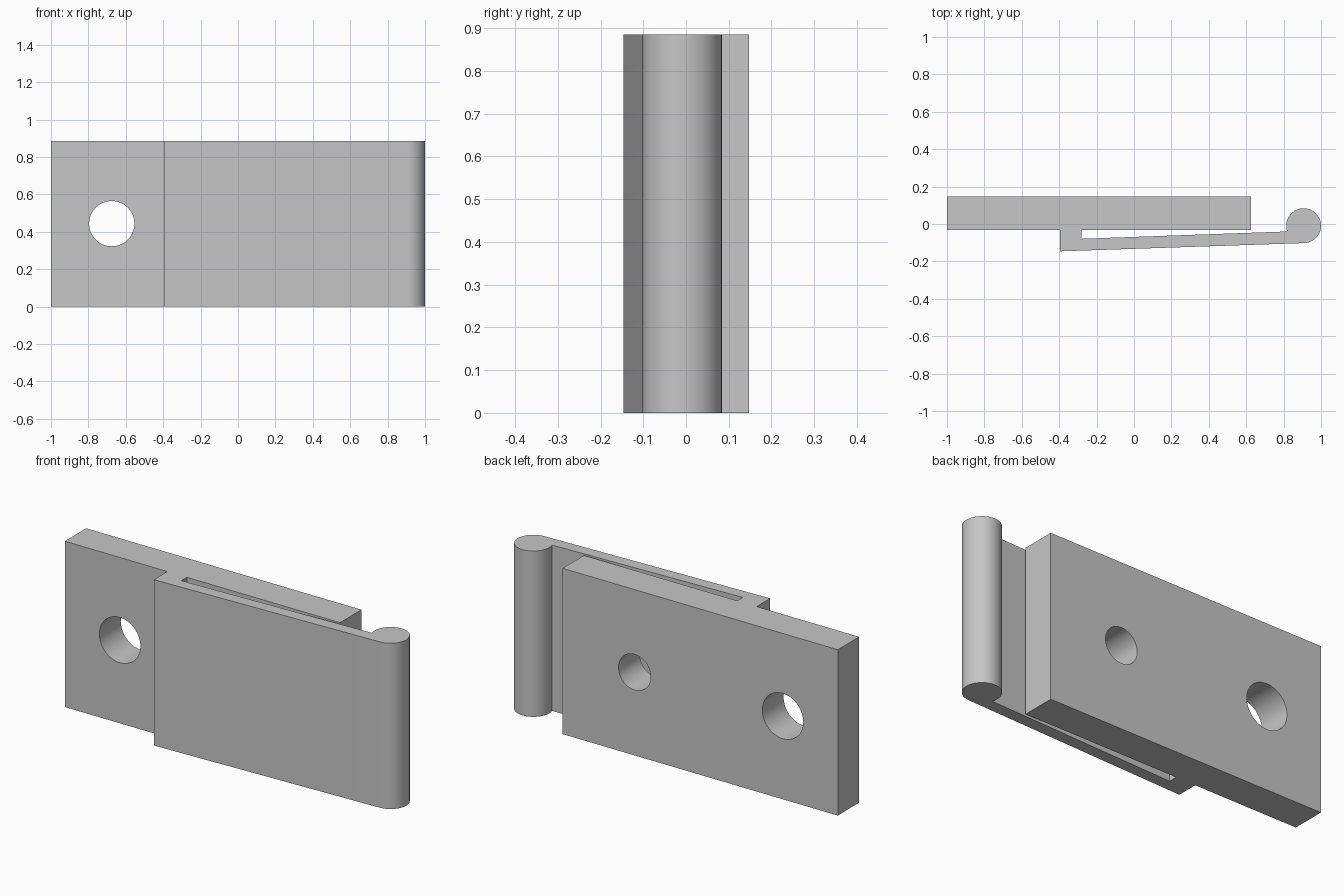
import bpy, bmesh, math
from mathutils import Matrix, Vector

if "Cube" in bpy.data.objects:
    bpy.data.objects.remove(bpy.data.objects["Cube"])

HEIGHT = 0.885

grey = bpy.data.materials.new("light grey")
grey.diffuse_color = (0.57, 0.57, 0.57, 1)
grey.use_nodes = True
grey.node_tree.nodes["Principled BSDF"].inputs["Base Color"].default_value = grey.diffuse_color


def new_object(name, bm):
    bmesh.ops.recalc_face_normals(bm, faces=bm.faces)
    mesh = bpy.data.meshes.new(name)
    bm.to_mesh(mesh)
    bm.free()
    obj = bpy.data.objects.new(name, mesh)
    bpy.context.collection.objects.link(obj)
    mesh.materials.append(grey)
    return obj


def extrude_profile(name, points):
    bm = bmesh.new()
    face = bm.faces.new([bm.verts.new((x, y, 0)) for x, y in points])
    up = bmesh.ops.extrude_face_region(bm, geom=[face])["geom"]
    bmesh.ops.translate(bm, vec=(0, 0, HEIGHT),
                        verts=[v for v in up if isinstance(v, bmesh.types.BMVert)])
    return new_object(name, bm)


def hole_cutter(name, x, radius, y0, y1):
    bm = bmesh.new()
    place = Matrix.Translation((x, (y0 + y1) / 2, 0.444)) @ Matrix.Rotation(math.pi / 2, 4, 'X')
    bmesh.ops.create_cone(bm, cap_ends=True, segments=64, radius1=radius,
                          radius2=radius, depth=y1 - y0, matrix=place)
    obj = new_object(name, bm)
    obj.hide_render = True
    return obj


# Rounded bead at the end of the spring arm, from its underside around to its top
cx, cy, r = 0.907, -0.009, 0.093
steps = 48
bead = []
for i in range(steps + 1):
    a = math.radians(-88 + (199.5 + 88) * i / steps)
    bead.append((cx + r * math.cos(a), cy + r * math.sin(a)))

# Mounting plate, connecting web and spring arm as one profile
profile = [(-1, 0.148), (-1, -0.032), (-0.395, -0.032), (-0.395, -0.146)]
profile += bead
profile += [(-0.28, -0.079), (-0.28, -0.032), (0.625, -0.032), (0.625, 0.148)]
clip = extrude_profile("spring_clip_plate", profile)

# Large through hole and smaller hole behind the arm
cutters = [hole_cutter("large_hole_cutter", -0.675, 0.121, -0.2, 0.3),
           hole_cutter("small_hole_cutter", 0.2, 0.095, -0.046, 0.3)]
bpy.context.view_layer.objects.active = clip
clip.select_set(True)
for cutter in cutters:
    mod = clip.modifiers.new(cutter.name, 'BOOLEAN')
    mod.operation = 'DIFFERENCE'
    mod.solver = 'EXACT'
    mod.object = cutter
    bpy.ops.object.modifier_apply(modifier=mod.name)
    bpy.data.objects.remove(cutter)

bpy.ops.object.shade_smooth_by_angle(angle=math.radians(30))
